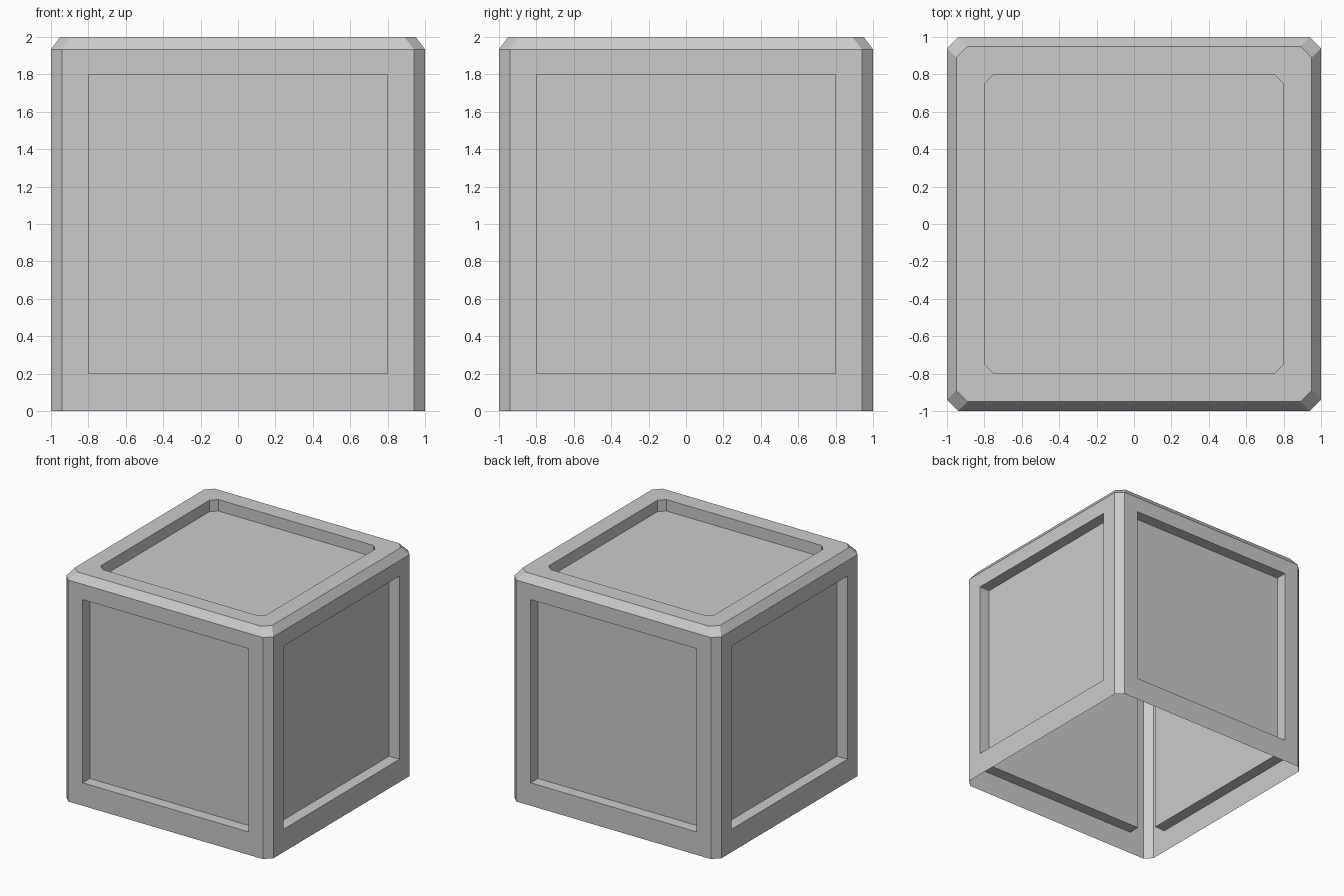
import bpy, bmesh
from mathutils import Vector

if "Cube" in bpy.data.objects:
    bpy.data.objects.remove(bpy.data.objects["Cube"])

bm = bmesh.new()


def ring(h, cut, z):
    """Square outline with clipped corners, counter-clockwise."""
    c = h - cut
    pts = [(h, -c), (h, c), (c, h), (-c, h), (-h, c), (-h, -c), (-c, -h), (c, -h)]
    return [bm.verts.new((x, y, z)) for x, y in pts]


def recess(face, place, depth=0.1):
    """Frame a face, then push its panel inwards with straight walls."""
    normal = face.normal.copy()
    corners = [place(v.co) for v in face.verts]
    bmesh.ops.inset_individual(bm, faces=[face], thickness=0.01)
    # match each inset corner to the nearest wanted corner
    for v in face.verts:
        v.co = min(corners, key=lambda p: (p - place(v.co)).length)
    bmesh.ops.inset_individual(bm, faces=[face], thickness=0.0)
    for v in face.verts:
        v.co -= normal * depth


# Open-bottomed shell with bevelled upright and top edges
rings = [ring(1, 0.06, 0), ring(1, 0.06, 1.934), ring(0.95, 0.06, 2)]
sides = []
for lo, hi in zip(rings, rings[1:]):
    for i in range(8):
        j = (i + 1) % 8
        f = bm.faces.new((lo[i], lo[j], hi[j], hi[i]))
        if lo is rings[0] and i % 2 == 0:
            sides.append(f)
top = bm.faces.new(rings[-1])
bm.normal_update()


# Recessed panels on four sides and the top
def side_corner(co):
    k = 0.8 / 0.94
    z = 0.2 + co.z * 1.6 / 1.934
    if abs(co.x) > abs(co.y):
        return Vector((co.x, co.y * k, z))
    return Vector((co.x * k, co.y, z))


def top_corner(co):
    k = 0.8 / 0.95
    return Vector((co.x * k, co.y * k, co.z))


for f in sides:
    recess(f, side_corner)
recess(top, top_corner)

mesh = bpy.data.meshes.new("crate")
bm.to_mesh(mesh)
bm.free()
crate = bpy.data.objects.new("crate", mesh)
bpy.context.collection.objects.link(crate)
